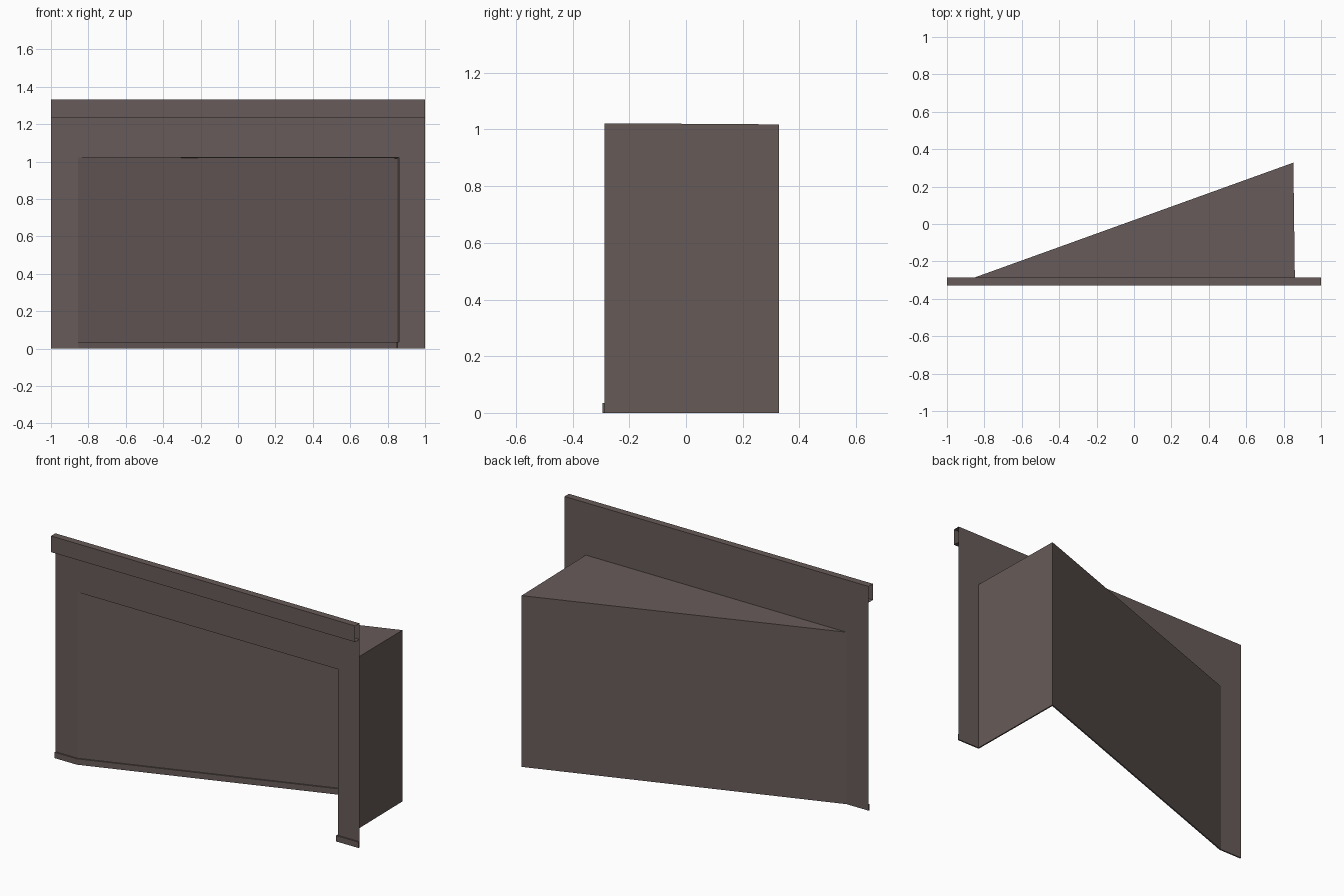
import bpy
from mathutils import Vector

if "Cube" in bpy.data.objects:
    bpy.data.objects.remove(bpy.data.objects["Cube"])

paint = bpy.data.materials.new("warm_grey_brown")
paint.diffuse_color = (0.135, 0.104, 0.100, 1)
paint.use_nodes = True
paint.node_tree.nodes["Principled BSDF"].inputs["Base Color"].default_value = paint.diffuse_color


def make(name, verts, faces):
    mesh = bpy.data.meshes.new(name)
    mesh.from_pydata(verts, [], faces)
    mesh.materials.append(paint)
    obj = bpy.data.objects.new(name, mesh)
    bpy.context.collection.objects.link(obj)
    return obj


YF, YB = -0.287, 0.328          # wall plane and deepest recess corner
XL, XR, XB = -0.855, 0.86, 0.852
TOP, HEAD, HEAD_B = 1.333, 1.022, 1.018

# Front wall sheet with a doorway-like opening
make("front_wall",
     [(-1, YF, 0), (XL, YF, 0), (XL, YF, HEAD), (XR, YF, HEAD), (XR, YF, 0),
      (1, YF, 0), (1, YF, HEAD), (1, YF, TOP), (-1, YF, TOP), (-1, YF, HEAD)],
     [(0, 1, 2, 9), (4, 5, 6, 3), (9, 2, 3, 6, 7, 8)])

# Wedge-shaped recess: slanted back, right side and ceiling
make("recess",
     [(XL, YF, 0), (XB, YB, 0), (XR, YF, 0),
      (XL, YF, HEAD), (XB, YB, HEAD_B), (XR, YF, HEAD)],
     [(0, 1, 4, 3), (1, 2, 5, 4), (3, 4, 5)])

# Open-ended top trim: bottom, front and top strips
profile = [(YF, 1.237), (-0.328, 1.237), (-0.328, TOP), (YF, TOP)]
make("top_trim",
     [(x, y, z) for x in (-1, 1) for y, z in profile],
     [(i, i + 4, i + 5, i + 1) for i in range(3)])

# Baseboard following the wall and recess, with mitred corners
path = [Vector(p) for p in ((-1, YF), (XL, YF), (XB, YB), (XR, YF), (1, YF))]
THICK, HIGH = 0.008, 0.035
normals = []
for a, b in zip(path, path[1:]):
    d = (b - a).normalized()
    normals.append(Vector((d.y, -d.x)))
verts = []
for i, p in enumerate(path):
    n1, n2 = normals[max(i - 1, 0)], normals[min(i, len(normals) - 1)]
    q = p + (n1 + n2) * (THICK / (1 + n1.dot(n2)))
    verts += [(p.x, p.y, 0), (q.x, q.y, 0), (q.x, q.y, HIGH), (p.x, p.y, HIGH)]
faces = [(4 * s + k, 4 * s + 4 + k, 4 * s + 5 + k, 4 * s + 1 + k)
         for s in range(4) for k in range(3)]
faces += [(0, 1, 2, 3), (19, 18, 17, 16)]
make("baseboard", verts, faces)
